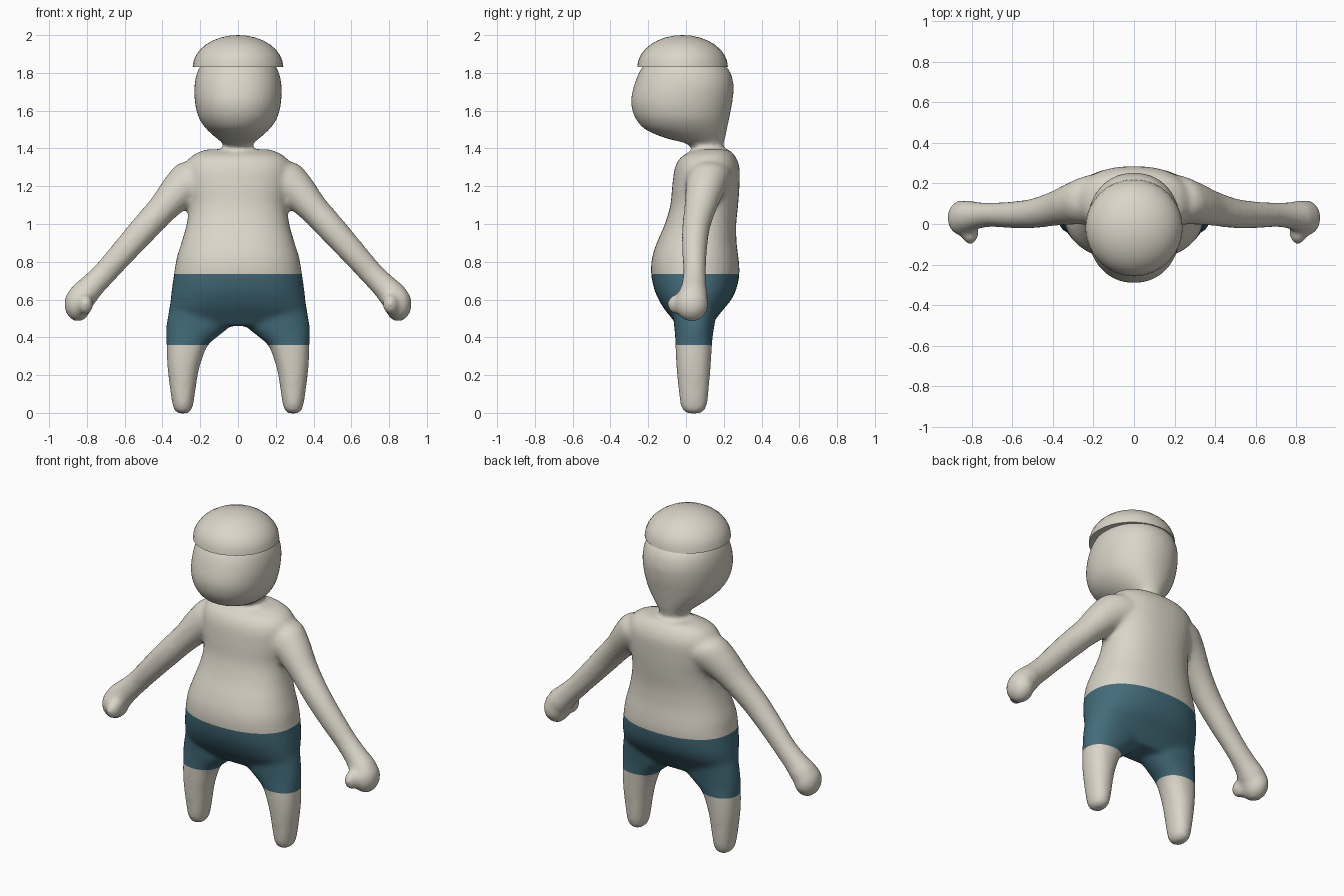
import bpy
import bmesh
import math
from mathutils import Matrix, Vector

default = bpy.data.objects.get("Cube")
if default:
    bpy.data.objects.remove(default, do_unlink=True)


def make_material(name, color):
    mat = bpy.data.materials.new(name)
    mat.use_nodes = True
    mat.diffuse_color = color
    bsdf = next(n for n in mat.node_tree.nodes if n.type == 'BSDF_PRINCIPLED')
    bsdf.inputs["Base Color"].default_value = color
    return mat


skin = make_material("warm_ivory", (0.71, 0.67, 0.58, 1))
cloth = make_material("teal_blue", (0.056, 0.15, 0.195, 1))


def resample(rows, steps=4):
    """Smooth curve through the given rows of numbers."""
    result = []
    last = len(rows) - 1
    for i in range(last):
        neighbours = (rows[max(i - 1, 0)], rows[i], rows[i + 1], rows[min(i + 2, last)])
        for k in range(steps):
            t = k / steps
            result.append([
                b + t * ((c - a) + t * ((2 * a - 5 * b + 4 * c - d) + t * (3 * (b - c) + d - a))) / 2
                for a, b, c, d in zip(*neighbours)])
    result.append(list(rows[last]))
    return result


def signed_power(value, power):
    return math.copysign(abs(value) ** power, value)


def loft(bm, rows, u=(1, 0, 0), side=1, roundness=2.0, sides=40):
    """Closed tube from rows of (x, y, z, radius along u, radius along y)."""
    u, v = Vector(u), Vector((0, 1, 0))
    rings, faces = [], []
    for x, y, z, ru, rv in resample(rows):
        ring = []
        for k in range(sides):
            angle = math.tau * k / sides
            p = (Vector((x, y, z))
                 + u * ru * signed_power(math.cos(angle), 2 / roundness)
                 + v * rv * signed_power(math.sin(angle), 2 / roundness))
            p.x *= side
            ring.append(bm.verts.new(p))
        rings.append(ring)
    for low, high in zip(rings, rings[1:]):
        for k in range(sides):
            n = (k + 1) % sides
            faces.append(bm.faces.new((low[k], low[n], high[n], high[k])))
    faces.append(bm.faces.new(rings[0]))
    faces.append(bm.faces.new(rings[-1]))
    bmesh.ops.recalc_face_normals(bm, faces=faces)


def upright(profile):
    """Turn (z, half width, front y, back y) into loft rows on the centre line."""
    return [(0, (front + back) / 2, z, half, (back - front) / 2)
            for z, half, front, back in profile]


def blob(bm, centre, radii):
    bmesh.ops.create_uvsphere(
        bm, u_segments=32, v_segments=16, radius=1,
        matrix=Matrix.Translation(centre) @ Matrix.Diagonal((*radii, 1)))


def add_object(name, bm, materials):
    mesh = bpy.data.meshes.new(name)
    bm.to_mesh(mesh)
    bm.free()
    for mat in materials:
        mesh.materials.append(mat)
    obj = bpy.data.objects.new(name, mesh)
    bpy.context.collection.objects.link(obj)
    return obj


# Profiles: z, half width, front y, back y
torso = [
    (0.46, 0.26, -0.045, 0.13), (0.5, 0.345, -0.075, 0.16),
    (0.55, 0.36, -0.115, 0.2), (0.6, 0.357, -0.145, 0.24),
    (0.66, 0.35, -0.17, 0.268), (0.74, 0.338, -0.185, 0.283),
    (0.82, 0.325, -0.18, 0.278), (0.9, 0.3, -0.155, 0.268),
    (1.0, 0.272, -0.112, 0.266), (1.1, 0.26, -0.083, 0.276),
    (1.2, 0.275, -0.073, 0.283), (1.3, 0.28, -0.058, 0.283),
    (1.36, 0.245, -0.02, 0.26), (1.395, 0.17, 0.06, 0.225),
]
head = [
    (1.3, 0.12, 0.04, 0.2), (1.36, 0.085, 0.03, 0.2),
    (1.4, 0.07, 0.03, 0.195), (1.43, 0.085, -0.01, 0.2),
    (1.455, 0.115, -0.11, 0.207), (1.5, 0.165, -0.215, 0.217),
    (1.55, 0.202, -0.262, 0.227), (1.6, 0.22, -0.284, 0.237),
    (1.66, 0.23, -0.291, 0.248), (1.74, 0.23, -0.273, 0.252),
    (1.82, 0.209, -0.238, 0.225), (1.89, 0.15, -0.17, 0.14),
    (1.93, 0.06, -0.08, 0.04),
]

# Limbs: x, y, z, radius across, radius along y
leg = [
    (0.2, 0.05, 0.6, 0.155, 0.125), (0.21, 0.044, 0.47, 0.168, 0.108),
    (0.24, 0.042, 0.41, 0.14, 0.1), (0.268, 0.041, 0.36, 0.11, 0.097),
    (0.284, 0.04, 0.28, 0.092, 0.093), (0.291, 0.04, 0.2, 0.078, 0.087),
    (0.292, 0.041, 0.06, 0.058, 0.073), (0.292, 0.041, 0.015, 0.045, 0.058),
    (0.292, 0.041, -0.003, 0.025, 0.035),
]
arm = [
    (0.14, 0.13, 1.26, 0.11, 0.12), (0.22, 0.12, 1.235, 0.127, 0.12),
    (0.31, 0.1, 1.175, 0.102, 0.103), (0.4, 0.075, 1.08, 0.08, 0.085),
    (0.5, 0.052, 0.971, 0.075, 0.073), (0.6, 0.045, 0.859, 0.069, 0.066),
    (0.7, 0.046, 0.747, 0.064, 0.06), (0.77, 0.042, 0.675, 0.067, 0.066),
    (0.83, 0.035, 0.61, 0.075, 0.08), (0.86, 0.03, 0.56, 0.055, 0.06),
]

bm = bmesh.new()
loft(bm, upright(torso), roundness=2.3)
loft(bm, upright(head), roundness=2.15)
for side in (-1, 1):
    loft(bm, leg, side=side, roundness=2.2)
    loft(bm, arm, u=(0.745, 0, 0.667), side=side)
    # Fist and thumb
    blob(bm, (0.848 * side, 0.03, 0.576), (0.072, 0.088, 0.092))
    blob(bm, (0.808 * side, -0.045, 0.575), (0.042, 0.055, 0.055))
body = add_object("body", bm, (skin, cloth))

# Fuse the parts into one soft skin
remesh = body.modifiers.new("fuse", 'REMESH')
remesh.mode = 'VOXEL'
remesh.voxel_size = 0.014
soften = body.modifiers.new("soften", 'SMOOTH')
soften.factor = 0.5
soften.iterations = 9
graph = bpy.context.evaluated_depsgraph_get()
fused = bpy.data.meshes.new_from_object(body.evaluated_get(graph))
body.modifiers.clear()

# Cut the waistband and hems, then colour the shorts between them
waist, hem = 0.735, 0.36
bm = bmesh.new()
bm.from_mesh(fused)
for height in (waist, hem):
    bmesh.ops.bisect_plane(bm, geom=bm.verts[:] + bm.edges[:] + bm.faces[:],
                           plane_co=(0, 0, height), plane_no=(0, 0, 1))
for face in bm.faces:
    centre = face.calc_center_median()
    on_shorts = hem < centre.z < waist and abs(centre.x) < 0.5
    face.material_index = 1 if on_shorts else 0
    face.smooth = True
bm.to_mesh(body.data)
bm.free()
bpy.data.meshes.remove(fused)

# Domed cap with a flat underside
bm = bmesh.new()
blob(bm, (0, -0.018, 1.83), (0.24, 0.24, 0.17))
bmesh.ops.delete(bm, geom=[v for v in bm.verts if v.co.z < 1.829], context='VERTS')
bmesh.ops.holes_fill(bm, edges=[e for e in bm.edges if e.is_boundary], sides=0)
bmesh.ops.recalc_face_normals(bm, faces=bm.faces[:])
cap = add_object("cap", bm, (skin,))
for obj in bpy.context.selected_objects:
    obj.select_set(False)
cap.select_set(True)
bpy.context.view_layer.objects.active = cap
bpy.ops.object.shade_smooth_by_angle(angle=math.radians(40))
